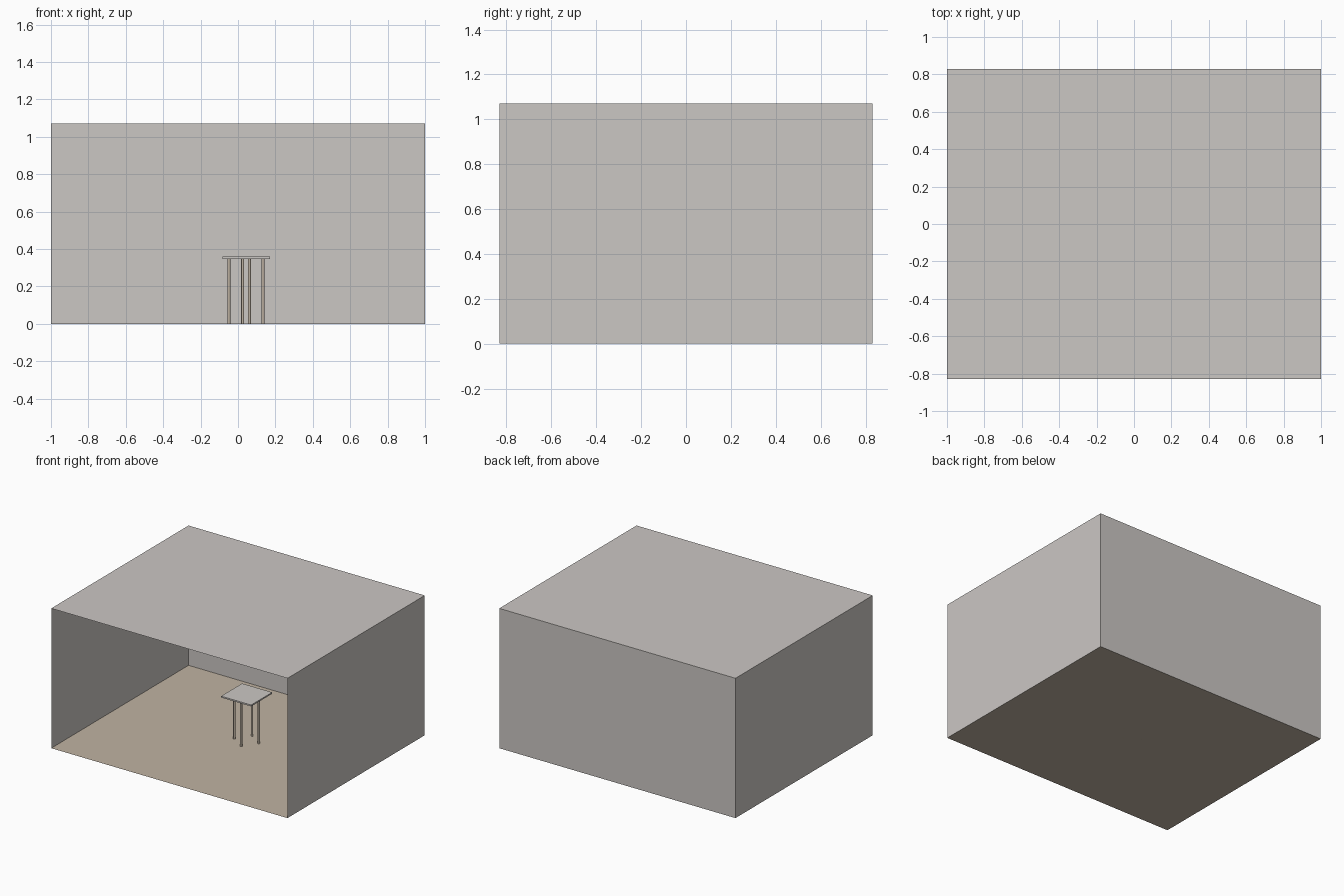
import bpy, bmesh, math
from mathutils import Matrix, Vector

if "Cube" in bpy.data.objects:
    bpy.data.objects.remove(bpy.data.objects["Cube"])

W, D, H = 1.0, 0.83, 1.07          # half width, half depth, height of the room
TABLE = Vector((0.043, 0.043, 0))  # table centre on the floor


def material(name, colour):
    m = bpy.data.materials.new(name)
    m.diffuse_color = (*colour, 1)
    m.use_nodes = True
    m.node_tree.nodes["Principled BSDF"].inputs["Base Color"].default_value = m.diffuse_color
    return m


plaster = material("warm grey plaster", (0.60, 0.57, 0.55))
tan = material("tan floor", (0.53, 0.45, 0.36))
pale = material("pale table top", (0.60, 0.575, 0.55))
wood = material("beige leg", (0.50, 0.43, 0.35))


def finish(name, bm, mat):
    mesh = bpy.data.meshes.new(name)
    bm.to_mesh(mesh)
    bm.free()
    mesh.materials.append(mat)
    ob = bpy.data.objects.new(name, mesh)
    bpy.context.collection.objects.link(ob)
    return ob


def panel(name, corners, mat):
    bm = bmesh.new()
    bm.faces.new([bm.verts.new(c) for c in corners])
    return finish(name, bm, mat)


# Room shell: thin panels, open at the front
panel("floor", [(-W, -D, 0), (W, -D, 0), (W, D, 0), (-W, D, 0)], tan)
panel("ceiling", [(-W, -D, H), (W, -D, H), (W, D, H), (-W, D, H)], plaster)
panel("back_wall", [(-W, D, 0), (W, D, 0), (W, D, H), (-W, D, H)], plaster)
for side, x in (("left", -W), ("right", W)):
    panel(side + "_wall", [(x, -D, 0), (x, D, 0), (x, D, H), (x, -D, H)], plaster)

# Table top: thin square slab
bm = bmesh.new()
bmesh.ops.create_cube(bm, size=1, matrix=Matrix.Translation(TABLE + Vector((0, 0, 0.353)))
                      @ Matrix.Diagonal((0.254, 0.254, 0.011, 1)))
finish("table_top", bm, pale)

# Four round legs on a turned square
LEG_H, LEG_R = 0.348, 0.008
for i in range(4):
    a = math.radians(11) + i * math.pi / 2
    pos = TABLE + Vector((0.093 * math.cos(a), 0.093 * math.sin(a), LEG_H / 2))
    bm = bmesh.new()
    bmesh.ops.create_cone(bm, cap_ends=True, segments=16, radius1=LEG_R, radius2=LEG_R,
                          depth=LEG_H, matrix=Matrix.Translation(pos))
    for f in bm.faces:
        f.smooth = len(f.verts) == 4
    for e in bm.edges:
        e.smooth = all(len(f.verts) == 4 for f in e.link_faces)
    finish("table_leg_%d" % (i + 1), bm, wood)
